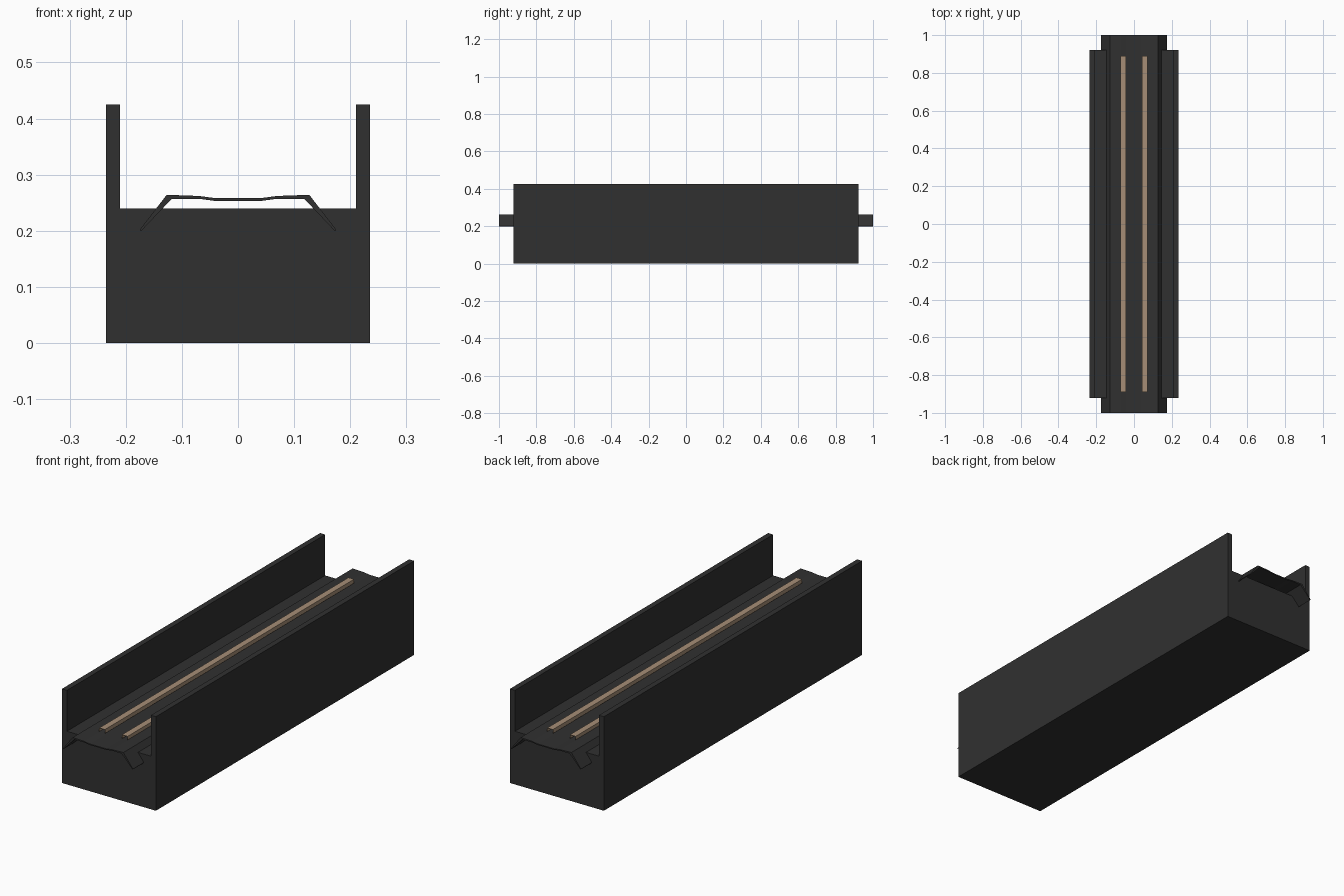
import bpy

if "Cube" in bpy.data.objects:
    bpy.data.objects.remove(bpy.data.objects["Cube"])


def material(name, rgb):
    m = bpy.data.materials.new(name)
    m.diffuse_color = (*rgb, 1)
    m.use_nodes = True
    m.node_tree.nodes["Principled BSDF"].inputs["Base Color"].default_value = m.diffuse_color
    return m


black = material("charcoal", (0.03, 0.03, 0.03))
tan = material("warm tan", (0.38, 0.27, 0.18))


def extrude_profile(name, pts, half_len, mat, closed=True):
    """Sweep an x-z profile along y."""
    n = len(pts)
    verts = [(x, y, z) for y in (-half_len, half_len) for x, z in pts]
    faces = [(i, (i + 1) % n, (i + 1) % n + n, i + n)
             for i in range(n if closed else n - 1)]
    if closed:
        faces += [tuple(reversed(range(n))), tuple(range(n, 2 * n))]
    me = bpy.data.meshes.new(name)
    me.from_pydata(verts, [], faces)
    me.materials.append(mat)
    ob = bpy.data.objects.new(name, me)
    bpy.context.collection.objects.link(ob)
    return ob


def mirrored(half):
    return half + [(-x, z) for x, z in reversed(half)]


# Solid base with two tall side walls
extrude_profile("trough_body", mirrored(
    [(-0.235, 0), (-0.235, 0.425), (-0.21, 0.425), (-0.21, 0.24)])[::-1], 0.922, black)

# Thin bent liner sheet, longer than the body
top = [(-0.175, 0.202), (-0.127, 0.264), (-0.07, 0.262), (-0.04, 0.258)]
under = [(-0.173, 0.199), (-0.118, 0.257), (-0.07, 0.257), (-0.04, 0.253)]
extrude_profile("liner_sheet", (mirrored(top) + mirrored(under)[::-1])[::-1], 1.0, black)

# Pair of thin open channel rails
for side, name in ((-1, "left_rail"), (1, "right_rail")):
    pts = [(0.071, 0.264), (0.071, 0.28), (0.043, 0.28), (0.043, 0.262)]
    extrude_profile(name, [(side * x, z) for x, z in pts], 0.89, tan, closed=False)
